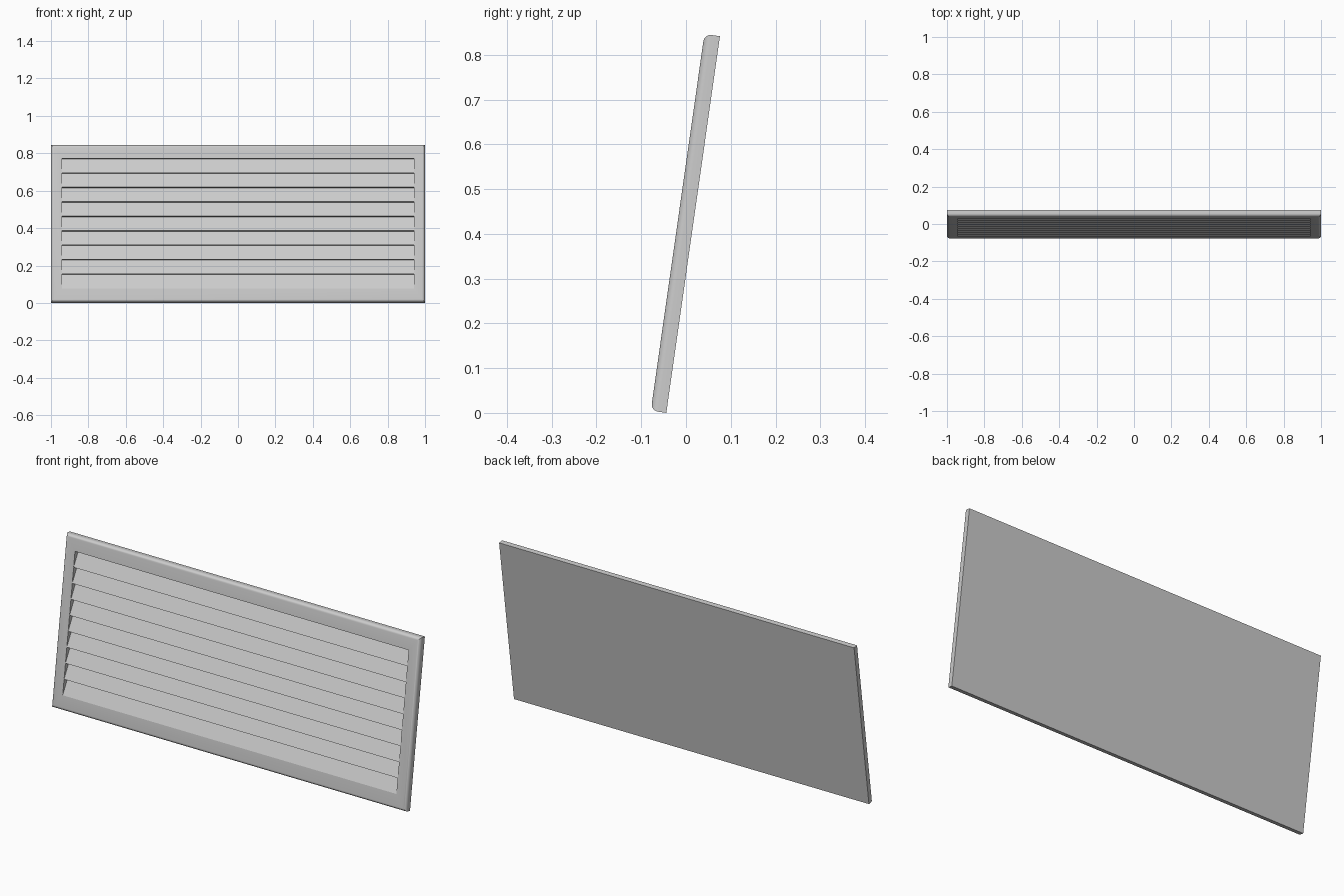
import bpy, bmesh, math

if "Cube" in bpy.data.objects:
    bpy.data.objects.remove(bpy.data.objects["Cube"])

TILT = math.radians(8.1)
H, T, R = 0.85, 0.035, 0.016          # panel height, thickness, edge rounding
BX, BZ = 0.06, 0.074                  # frame border at sides, top and bottom
DEPTH, SLATS = 0.029, 9


def finish(name, bm):
    bmesh.ops.recalc_face_normals(bm, faces=bm.faces)
    me = bpy.data.meshes.new(name)
    bm.to_mesh(me)
    bm.free()
    ob = bpy.data.objects.new(name, me)
    bpy.context.collection.objects.link(ob)
    ob.rotation_euler.x = -TILT
    ob.location.y = -0.044
    bpy.ops.object.select_all(action='DESELECT')
    bpy.context.view_layer.objects.active = ob
    ob.select_set(True)
    bpy.ops.object.shade_smooth_by_angle(angle=math.radians(30))
    return ob


# Frame: rectangular rings from the back, round the edge, into the opening
bm = bmesh.new()
profile = [(0, 0, 0)]
for i in range(7):
    a = math.pi / 2 * i / 6
    inset = R * (1 - math.cos(a))
    profile.append((inset, inset, T - R + R * math.sin(a)))
profile += [(BX, BZ, T), (BX, BZ, T - DEPTH)]
rings = []
for ix, iz, w in profile:
    x = 1 - ix
    rings.append([bm.verts.new(c) for c in
                  ((-x, -w, iz), (x, -w, iz), (x, -w, H - iz), (-x, -w, H - iz))])
for a, b in zip(rings, rings[1:]):
    for i in range(4):
        j = (i + 1) % 4
        bm.faces.new((a[i], a[j], b[j], b[i]))
bm.faces.new(rings[0])
finish("vent_frame", bm)

# Louvres: sawtooth sheet, each slat flush at its foot and recessed at its top
bm = bmesh.new()
pitch = (H - 2 * BZ) / SLATS
points = []
for i in range(SLATS):
    points += [(BZ + i * pitch, T), (BZ + (i + 1) * pitch, T - DEPTH)]
rows = [[bm.verts.new((x, -w, v)) for x in (BX - 1, 1 - BX)] for v, w in points]
for a, b in zip(rows, rows[1:]):
    bm.faces.new((a[0], a[1], b[1], b[0]))
louvres = finish("louvre_slats", bm)
# open sheet: make sure it faces outwards
if louvres.data.polygons[0].normal.y > 0:
    louvres.data.flip_normals()
